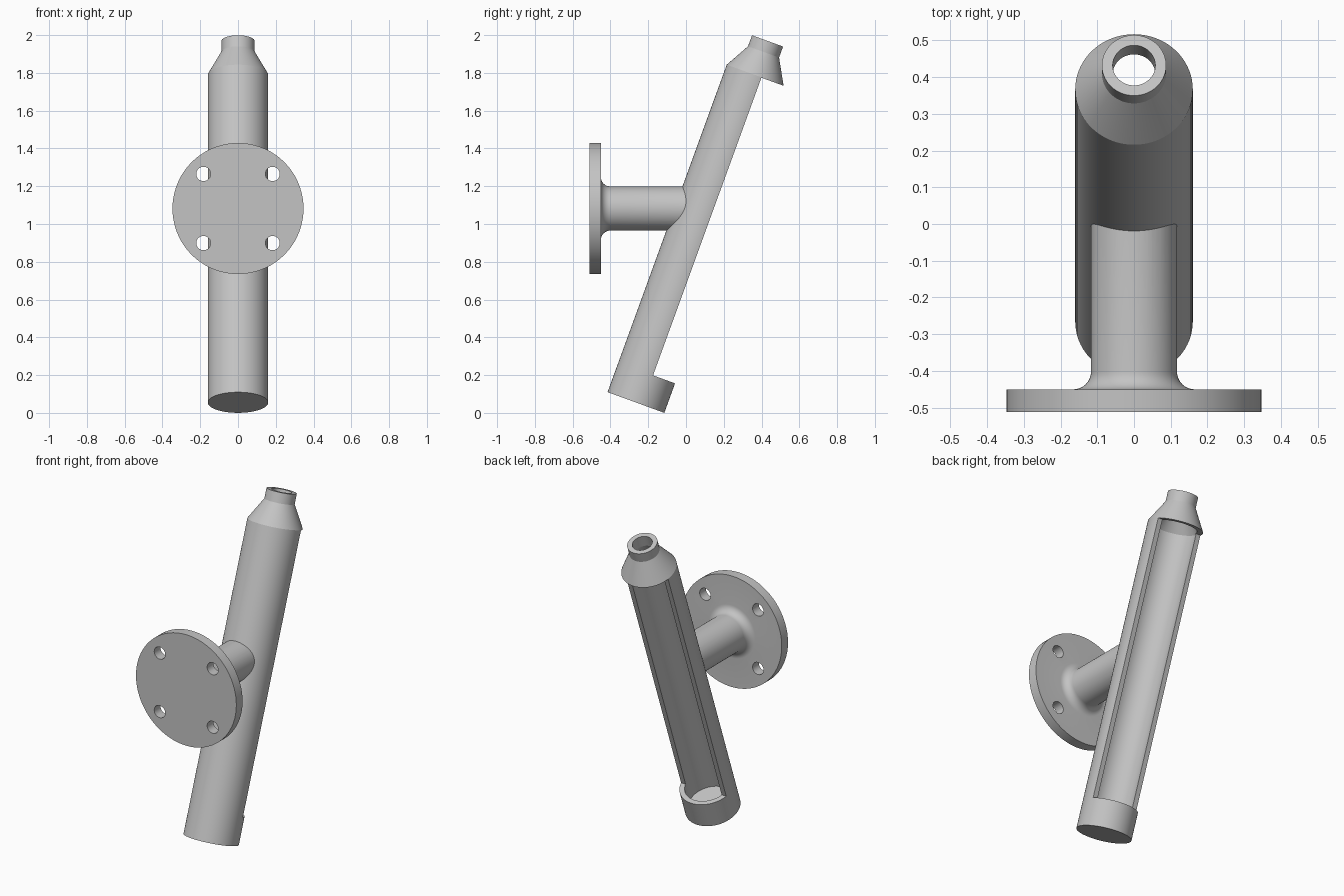
import bpy, bmesh
from math import radians, sin, cos, pi
from mathutils import Matrix, Vector

cube = bpy.data.objects.get("Cube")
if cube:
    bpy.data.objects.remove(cube, do_unlink=True)

GREY = (0.55, 0.55, 0.55, 1)
mat = bpy.data.materials.new("plain grey")
mat.use_nodes = True
mat.diffuse_color = GREY
mat.node_tree.nodes["Principled BSDF"].inputs["Base Color"].default_value = GREY


def make_object(name, bm, matrix):
    bmesh.ops.recalc_face_normals(bm, faces=bm.faces)
    mesh = bpy.data.meshes.new(name)
    bm.to_mesh(mesh)
    bm.free()
    mesh.materials.append(mat)
    obj = bpy.data.objects.new(name, mesh)
    obj.matrix_world = matrix
    bpy.context.collection.objects.link(obj)
    return obj


def lathe(name, profile, matrix, steps=72):
    """Revolve (radius, height) points around local z."""
    bm = bmesh.new()
    verts = [bm.verts.new((r, 0, h)) for r, h in profile]
    edges = [bm.edges.new(pair) for pair in zip(verts, verts[1:])]
    bmesh.ops.spin(bm, geom=verts + edges, cent=(0, 0, 0), axis=(0, 0, 1),
                   angle=2 * pi, steps=steps)
    bmesh.ops.remove_doubles(bm, verts=bm.verts, dist=1e-4)
    return make_object(name, bm, matrix)


def rod(name, radius, start, end, matrix, steps=72):
    return lathe(name, [(0, start), (radius, start), (radius, end), (0, end)],
                 matrix, steps)


def box(name, low, high, matrix):
    low, high = Vector(low), Vector(high)
    bm = bmesh.new()
    bmesh.ops.create_cube(bm, size=1)
    bmesh.ops.scale(bm, vec=high - low, verts=bm.verts)
    bmesh.ops.translate(bm, vec=(low + high) / 2, verts=bm.verts)
    return make_object(name, bm, matrix)


def cut(obj, cutters):
    """Subtract the cutters for good, then shade."""
    bpy.ops.object.select_all(action='DESELECT')
    bpy.context.view_layer.objects.active = obj
    obj.select_set(True)
    for cutter in cutters:
        cutter.hide_render = True
        mod = obj.modifiers.new("cut", 'BOOLEAN')
        mod.operation, mod.solver, mod.object = 'DIFFERENCE', 'EXACT', cutter
        bpy.ops.object.modifier_apply(modifier=mod.name)
        bpy.data.objects.remove(cutter, do_unlink=True)
    bpy.ops.object.shade_smooth_by_angle(angle=radians(25))


# Leaning tube: closed base, hollow body, tapered shoulder and open neck
lean = Matrix.Translation((0, -0.265, 0.055)) @ Matrix.Rotation(radians(-20), 4, 'X')
shoulder, neck, top, floor = 1.845, 1.975, 2.037, 0.04
outer, inner, neck_outer, neck_inner = 0.16, 0.13, 0.0875, 0.058
tube = lathe("leaning_tube", [
    (0, 0), (outer, 0), (outer, shoulder), (neck_outer, neck), (neck_outer, top),
    (neck_inner, top), (neck_inner, neck - 0.01), (inner, shoulder - 0.01),
    (inner, floor), (0, floor)], lean)

# Long opening along the back of the tube
cut(tube, [box("slot_cutter", (-0.3, 0.036, 0.166), (0.3, 0.4, shoulder - 0.002), lean)])

# Flange and stem, joined by a fillet
mount = Matrix.Translation((0, -0.512, 1.082)) @ Matrix.Rotation(radians(-90), 4, 'X')
flange_r, thick, stem_r, fillet = 0.347, 0.062, 0.117, 0.048
profile = [(0, 0), (flange_r, 0), (flange_r, thick)]
for i in range(9):
    a = i / 8 * pi / 2
    profile.append((stem_r + fillet * (1 - sin(a)), thick + fillet * (1 - cos(a))))
profile += [(stem_r, 0.56), (0, 0.56)]
flange = lathe("flange_and_stem", profile, mount)

# Bolt holes, and the stem end shaped to the tube wall
cutters = [rod("bolt_hole_cutter", 0.038, -0.1, 0.2,
               mount @ Matrix.Translation((sx * 0.183, sz * 0.183, 0)), 32)
           for sx in (-1, 1) for sz in (-1, 1)]
cutters.append(rod("tube_core_cutter", 0.145, 0.2, 1.8, lean))
cut(flange, cutters)
